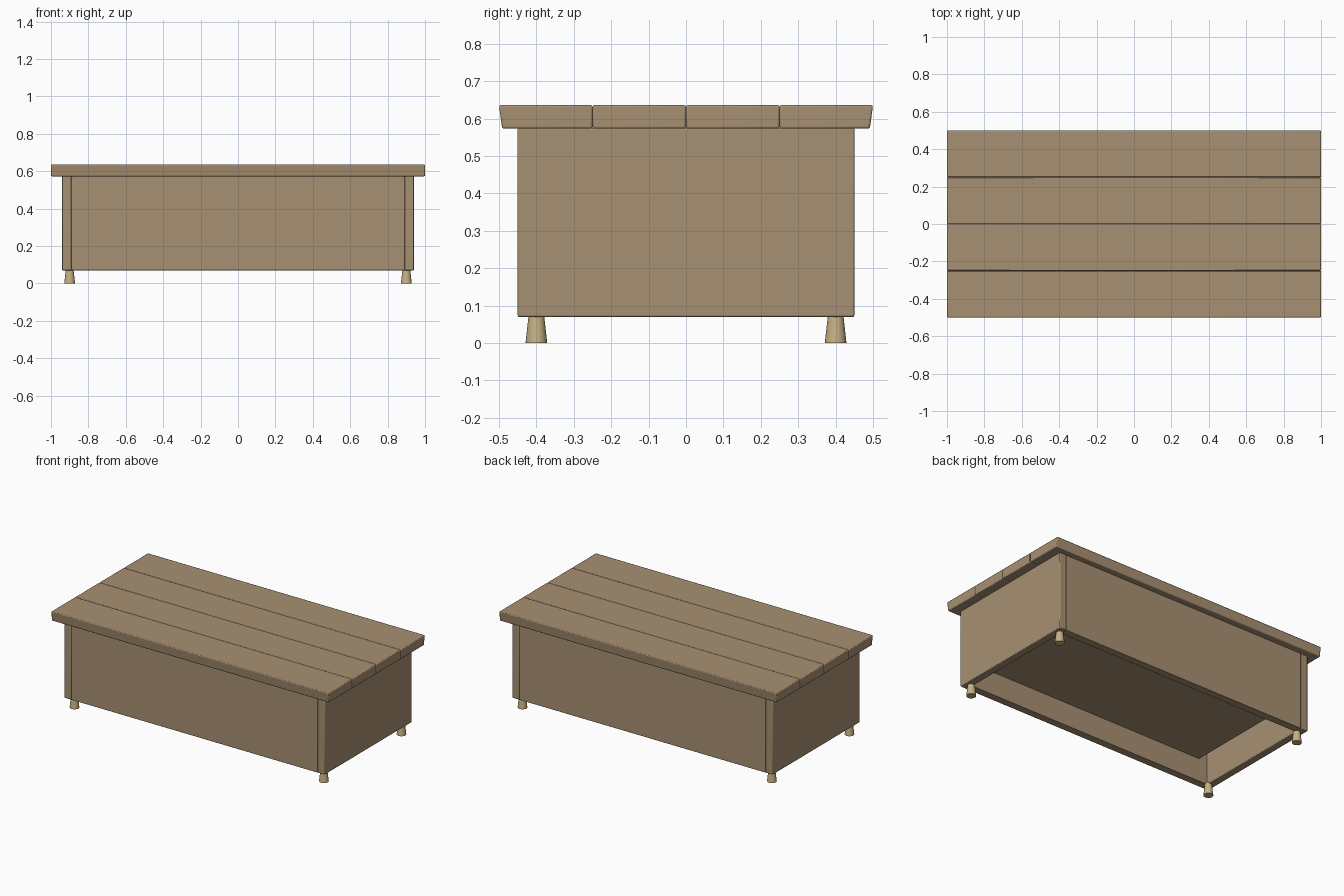
import bpy, bmesh
from mathutils import Vector

if "Cube" in bpy.data.objects:
    bpy.data.objects.remove(bpy.data.objects["Cube"])


def material(name, rgb):
    m = bpy.data.materials.new(name)
    m.diffuse_color = (*rgb, 1)
    m.use_nodes = True
    m.node_tree.nodes["Principled BSDF"].inputs["Base Color"].default_value = m.diffuse_color
    return m


wood = material("brown_wood", (0.39, 0.28, 0.17))
pale = material("pale_wood", (0.56, 0.44, 0.23))


def finish(bm, name, mat):
    bmesh.ops.recalc_face_normals(bm, faces=bm.faces[:])
    me = bpy.data.meshes.new(name)
    bm.to_mesh(me)
    bm.free()
    ob = bpy.data.objects.new(name, me)
    bpy.context.collection.objects.link(ob)
    me.materials.append(mat)
    return ob


def board(name, lo, hi, bevel, flare=None):
    """Box between two corners with softened edges; flare adjusts its vertices."""
    lo, hi = Vector(lo), Vector(hi)
    bm = bmesh.new()
    bmesh.ops.create_cube(bm, size=1)
    for v in bm.verts:
        v.co = Vector([(lo[i] + hi[i]) / 2 + v.co[i] * (hi[i] - lo[i]) for i in range(3)])
        if flare:
            flare(v)
    ob = finish(bm, name, wood)
    mod = ob.modifiers.new("soft_edges", "BEVEL")
    mod.width = bevel
    mod.segments = 2
    smooth(ob)
    return ob


def smooth(ob):
    bpy.ops.object.select_all(action="DESELECT")
    ob.select_set(True)
    bpy.context.view_layer.objects.active = ob
    bpy.ops.object.shade_smooth_by_angle()


# Tabletop planks, the outer long edges leaning outwards
def lean(v):
    if abs(v.co.y) > 0.49 and v.co.z < 0.6:
        v.co.y *= 0.983


for i in range(4):
    y = -0.5 + 0.25 * i
    board(f"top_plank_{i + 1}", (-1, y, 0.573), (1, y + 0.25, 0.636), 0.005, lean)

# End panels, front and back panels
for s, side in ((-1, "left"), (1, "right")):
    x0, x1 = sorted((s * 0.89, s * 0.94))
    board(f"{side}_end_panel", (x0, -0.45, 0.07), (x1, 0.45, 0.575), 0.004)
for s, side in ((-1, "front"), (1, "back")):
    y0, y1 = sorted((s * 0.40, s * 0.449))
    board(f"{side}_panel", (-0.89, y0, 0.07), (0.89, y1, 0.575), 0.002)

# Inner shelf, seen only from below
board("inner_shelf", (-0.83, -0.40, 0.22), (0.83, 0.40, 0.26), 0.002)

# Tapered feet
for sx, a in ((-1, "left"), (1, "right")):
    for sy, b in ((-1, "front"), (1, "back")):
        bm = bmesh.new()
        bmesh.ops.create_cone(bm, cap_ends=True, segments=24,
                              radius1=0.029, radius2=0.020, depth=0.08)
        bmesh.ops.translate(bm, verts=bm.verts[:], vec=(sx * 0.9, sy * 0.4, 0.04))
        smooth(finish(bm, f"{b}_{a}_foot", pale))
